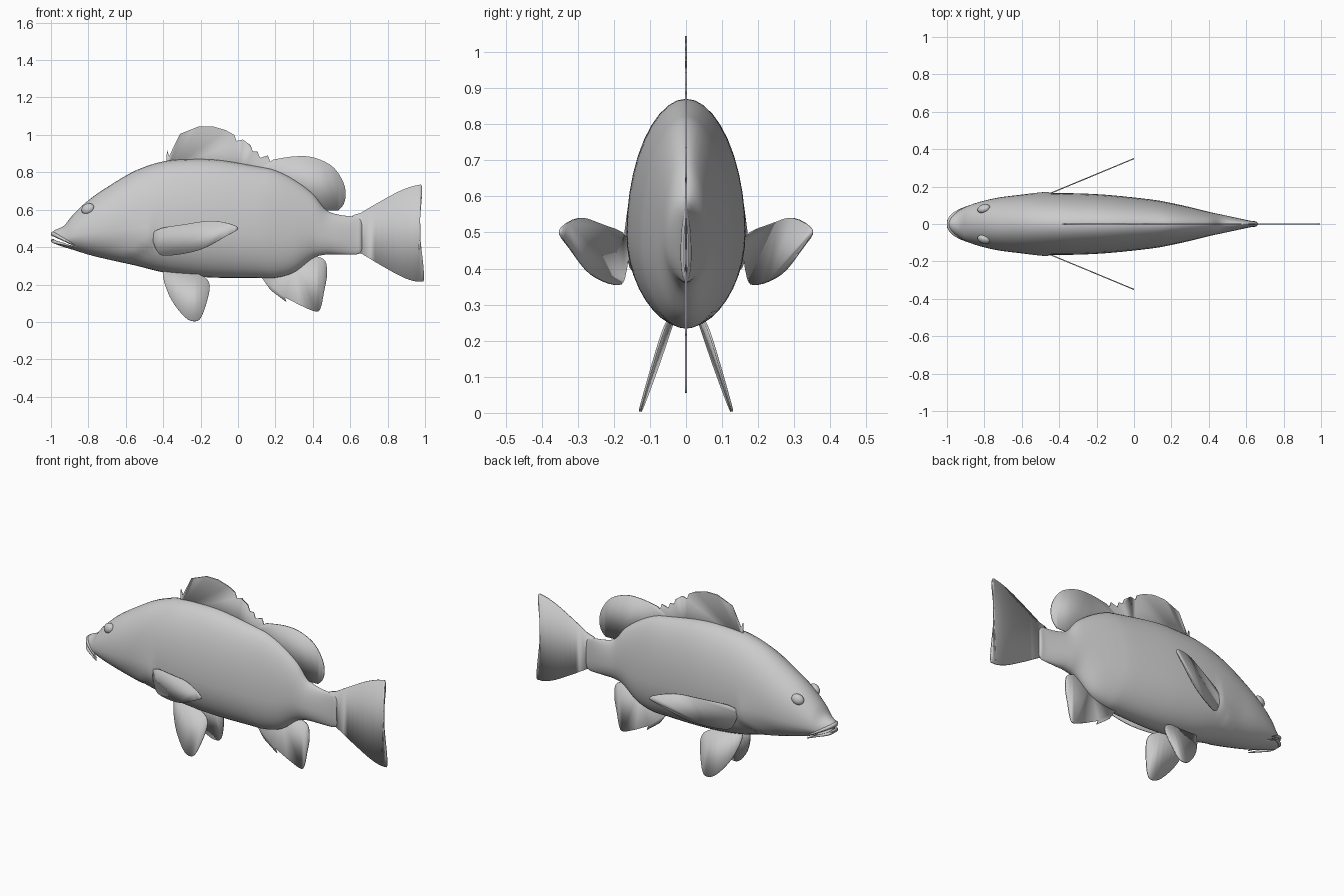
import bpy, bmesh, math
from mathutils import Vector

cube = bpy.data.objects.get("Cube")
if cube:
    bpy.data.objects.remove(cube, do_unlink=True)

grey = bpy.data.materials.new("plain grey")
grey.use_nodes = True
grey.diffuse_color = (0.6, 0.6, 0.6, 1)
grey.node_tree.nodes["Principled BSDF"].inputs["Base Color"].default_value = (0.6, 0.6, 0.6, 1)


def finish(name, bm, angle=40):
    """Turn a bmesh into a smooth shaded object."""
    bmesh.ops.recalc_face_normals(bm, faces=bm.faces[:])
    mesh = bpy.data.meshes.new(name)
    bm.to_mesh(mesh)
    bm.free()
    mesh.materials.append(grey)
    obj = bpy.data.objects.new(name, mesh)
    bpy.context.collection.objects.link(obj)
    bpy.ops.object.select_all(action='DESELECT')
    obj.select_set(True)
    bpy.context.view_layer.objects.active = obj
    bpy.ops.object.shade_smooth_by_angle(angle=math.radians(angle))
    return obj


def spline(points, steps, closed=False):
    """Smooth curve through points of any dimension."""
    pts = [Vector(p) for p in points]
    n = len(pts)
    pick = (lambda i: pts[i % n]) if closed else (lambda i: pts[min(max(i, 0), n - 1)])
    out = []
    for i in range(n if closed else n - 1):
        a, b, c, d = (pick(i + k) for k in (-1, 0, 1, 2))
        for s in range(steps):
            t = s / steps
            out.append(b + (c - a) * (t / 2) + (a * 2 - b * 5 + c * 4 - d) * (t * t / 2)
                       + (b * 3 - a - c * 3 + d) * (t ** 3 / 2))
    return out if closed else out + [pts[-1]]


def ramp(v, lo, hi):
    t = min(max((v - lo) / (hi - lo), 0), 1)
    return t * t * (3 - 2 * t)


# Body stations: x, back height, belly height, half width
STATIONS = [
    (-1, .47, .43, .02), (-.98, .49, .418, .042), (-.93, .515, .40, .075),
    (-.88, .575, .385, .1), (-.8, .65, .36, .125), (-.7, .72, .335, .145),
    (-.55, .808, .302, .16), (-.4, .858, .265, .165), (-.25, .87, .245, .162),
    (-.1, .865, .236, .152), (.1, .832, .235, .13), (.2, .81, .236, .112),
    (.3, .76, .265, .09), (.4, .685, .34, .065), (.47, .6, .36, .05),
    (.54, .573, .36, .035), (.62, .563, .36, .018), (.65, .553, .366, .014),
    (.662, .535, .38, .006),
]


def build_body():
    bm = bmesh.new()
    sides, rings = 40, []
    for x, top, bottom, half in spline(STATIONS, 7):
        mid = bottom + .39 * (top - bottom)
        ring = []
        for i in range(sides):
            a = 2 * math.pi * i / sides
            c, s = math.cos(a), math.sin(a)
            z = mid + s * ((top - mid) if s > 0 else (mid - bottom))
            # gill cover swells, then drops off at its rear edge
            edge = -.45 - 1.6 * max(0, .42 - z)
            swell = 0
            if x < edge:
                swell = .012 * ramp(x, edge - .2, edge) * (1 - ramp(z, .42, .6))
            ring.append(bm.verts.new((x, c * (half + swell), z)))
        rings.append(ring)
    for r, q in zip(rings, rings[1:]):
        for i in range(sides):
            j = (i + 1) % sides
            bm.faces.new((r[i], r[j], q[j], q[i]))
    bm.faces.new(rings[0])
    bm.faces.new(rings[-1])
    return finish("body", bm)


body = build_body()

# Mouth slit, cut as a thin sloping wedge
bm = bmesh.new()
slit = [(-1.05, .485), (-.87, .403), (-1.05, .455)]
sheets = [[bm.verts.new((x, y, z)) for x, z in slit] for y in (-.2, .2)]
for sheet in sheets:
    bm.faces.new(sheet)
for i in range(3):
    j = (i + 1) % 3
    bm.faces.new((sheets[0][i], sheets[0][j], sheets[1][j], sheets[1][i]))
cutter = finish("mouth_cutter", bm)
cutter.hide_render = True
cutter.hide_set(True)
cut = body.modifiers.new("mouth", 'BOOLEAN')
cut.operation = 'DIFFERENCE'
cut.object = cutter


# Lips: tapered tubes following the jaw edge
def build_lip(name, front, corner, radius):
    half = [(corner[0], .098, corner[1]), (-.93, .074, (front + corner[1]) / 2),
            (-.975, .04, front - .008)]
    path = half + [(-.99, 0, front)] + [(x, -y, z) for x, y, z in reversed(half)]
    pts = spline(path, 4)
    curve = bpy.data.curves.new(name, 'CURVE')
    curve.dimensions = '3D'
    curve.bevel_depth = radius
    curve.bevel_resolution = 3
    line = curve.splines.new('POLY')
    line.points.add(len(pts) - 1)
    for i, (p, co) in enumerate(zip(line.points, pts)):
        p.co = (*co, 1)
        p.radius = .25 + .75 * math.sin(math.pi * i / (len(pts) - 1))
    line.use_smooth = True
    curve.materials.append(grey)
    bpy.context.collection.objects.link(bpy.data.objects.new(name, curve))


build_lip("upper_lip", .472, (-.875, .41), .011)
build_lip("lower_lip", .434, (-.875, .397), .010)

# Eyes
for side, y in (("left", 1), ("right", -1)):
    bpy.ops.mesh.primitive_uv_sphere_add(segments=24, ring_count=16, radius=1,
                                         location=(-.803, y * .082, .605))
    eye = bpy.context.object
    eye.name = ("right" if y > 0 else "left") + "_eye"
    eye.scale = (.036, .022, .029)
    eye.rotation_euler = (y * .35, -.4, y * .25)
    eye.data.materials.append(grey)
    bpy.ops.object.shade_smooth()


# Fins: thin sheets from an (x, z) outline, placed in y by a rule
def build_fin(name, outline, place=lambda x, z: 0, thickness=.006):
    bm = bmesh.new()
    bm.faces.new([bm.verts.new((x, place(x, z), z)) for x, z in outline])
    bmesh.ops.triangulate(bm, faces=bm.faces[:])
    fin = finish(name, bm)
    solid = fin.modifiers.new("thickness", 'SOLIDIFY')
    solid.thickness = thickness
    solid.offset = 0
    return fin


# Dorsal fin: spiny front with a notch behind each tip, then a soft rounded lobe
tips = [(-.38, .92), (-.31, 1.005), (-.21, 1.045), (-.135, 1.045), (-.065, 1.025),
        (-.02, 1), (.025, .975), (.067, .945), (.105, .91), (.16, .89)]
spiny = [(-.385, .8)]
for x, z in tips:
    spiny += [(x, z), (x + .012, z - .033)]
soft = spline([(.19, .868), (.3, .885), (.4, .88), (.5, .835), (.557, .76),
               (.576, .69), (.565, .63), (.535, .595)], 5)
build_fin("dorsal_fin", spiny + soft + [(.44, .595), (.3, .65), (0, .75)])

build_fin("tail_fin", spline([
    (.6, .55), (.66, .585), (.75, .638), (.865, .7), (.955, .73), (.985, .71), (.972, .5),
    (.995, .25), (.975, .215), (.89, .235), (.76, .305), (.66, .365), (.6, .39)], 4, True))

build_fin("anal_fin", [(.125, .24), (.17, .175), (.187, .188), (.18, .165), (.26, .105), (.25, .132)]
          + spline([(.33, .09), (.415, .055), (.442, .075), (.46, .16), (.476, .25),
                    (.467, .325), (.425, .35)], 4) + [(.3, .36)])

# Paired fins, splayed away from the body
pelvic = spline([(-.4, .27), (-.365, .135), (-.285, .027), (-.225, .004), (-.19, .04),
                 (-.155, .155), (-.157, .215), (-.2, .25), (-.3, .28)], 4, True)
pectoral = spline([(-.445, .485), (-.26, .525), (-.125, .54), (0, .505), (-.07, .455),
                   (-.205, .385), (-.365, .355), (-.43, .375)], 4, True)
for side, s in (("right", 1), ("left", -1)):
    build_fin(side + "_pelvic_fin", pelvic,
              lambda x, z: s * (.05 + .31 * (.24 - z) + .08 * (x + .28)))
    build_fin(side + "_pectoral_fin", pectoral,
              lambda x, z: s * (.163 + .415 * (x + .45)))
